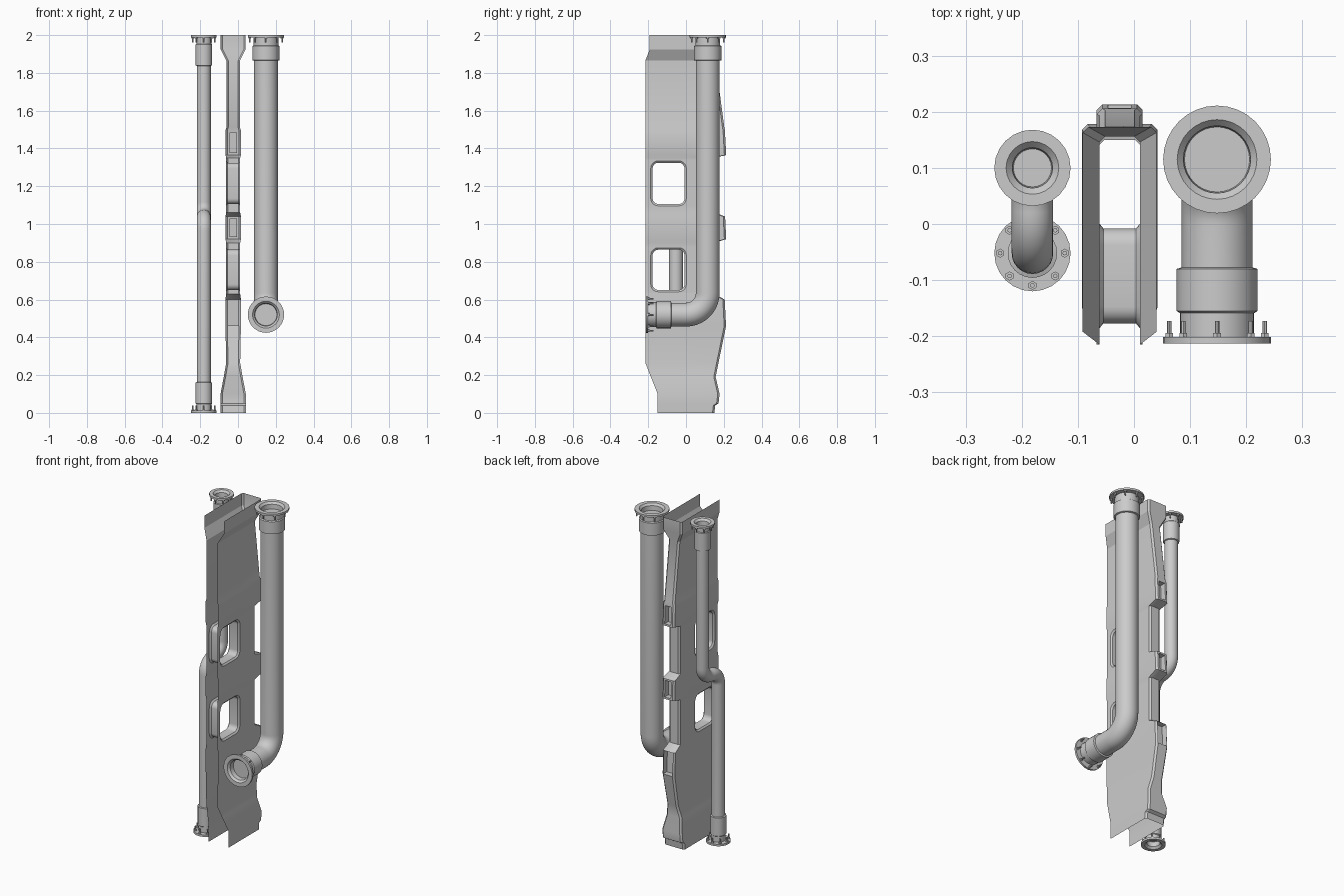
import bpy, bmesh
from math import pi, sin, cos, radians
from mathutils import Matrix, Vector

cube = bpy.data.objects.get("Cube")
if cube:
    bpy.data.objects.remove(cube, do_unlink=True)

grey = bpy.data.materials.new("plain_grey")
grey.use_nodes = True
tone = (0.6, 0.6, 0.6, 1)
grey.diffuse_color = tone
grey.node_tree.nodes["Principled BSDF"].inputs["Base Color"].default_value = tone


def finish(name, bm, smooth=None):
    bmesh.ops.recalc_face_normals(bm, faces=bm.faces)
    mesh = bpy.data.meshes.new(name)
    bm.to_mesh(mesh)
    bm.free()
    mesh.materials.append(grey)
    obj = bpy.data.objects.new(name, mesh)
    bpy.context.collection.objects.link(obj)
    if smooth:
        bpy.ops.object.select_all(action='DESELECT')
        obj.select_set(True)
        bpy.context.view_layer.objects.active = obj
        bpy.ops.object.shade_smooth_by_angle(angle=radians(smooth))
    return obj


def bridge(bm, a, b):
    n = len(a)
    for i in range(n):
        j = (i + 1) % n
        bm.faces.new((a[i], a[j], b[j], b[i]))


def arc(cy, cz, r, start, end, n=8):
    angles = [radians(start + (end - start) * i / n) for i in range(n + 1)]
    return [(cy + r * cos(a), cz + r * sin(a)) for a in angles]


# Pipe swept along a path in the y-z plane
def pipe(name, x, path, r, sides=24):
    bm = bmesh.new()
    pts = [Vector((x, y, z)) for y, z in path]
    side = Vector((1, 0, 0))
    rings = []
    for i, p in enumerate(pts):
        tangent = (pts[min(i + 1, len(pts) - 1)] - pts[max(i - 1, 0)]).normalized()
        up = tangent.cross(side)
        rings.append([bm.verts.new(p + r * (side * cos(a) + up * sin(a)))
                      for a in (2 * pi * k / sides for k in range(sides))])
    for a, b in zip(rings, rings[1:]):
        bridge(bm, a, b)
    finish(name, bm, 40)


# Flanged coupling: profile of (depth from the end face, radius), plus studs and nuts
def coupling(name, place, profile, bolt_r, sides=24):
    bm = bmesh.new()
    rings = [[bm.verts.new((r * cos(2 * pi * k / sides), r * sin(2 * pi * k / sides), -s))
              for k in range(sides)] for s, r in profile]
    bm.faces.new(rings[0])
    for a, b in zip(rings, rings[1:]):
        bridge(bm, a, b)
    for k in range(8):
        a = pi * k / 4
        for r, depth, n in ((0.008, 0.019, 6), (0.004, 0.04, 8)):
            spot = Matrix.Translation((bolt_r * cos(a), bolt_r * sin(a), -0.01 - (depth - 0.01) / 2))
            bmesh.ops.create_cone(bm, cap_ends=True, segments=n, radius1=r, radius2=r,
                                  depth=depth - 0.01, matrix=spot)
    bm.transform(place)
    finish(name, bm, 35)


def fitting(bore, rim, flange, neck, sleeve, body, s0, s1):
    return [(0.04, bore), (0.012, bore + 0.002), (0, rim), (0, flange), (0.012, flange),
            (0.012, neck), (s0 - 0.004, neck), (s0, sleeve), (s1, sleeve), (s1 + 0.003, body)]


big = fitting(0.058, 0.071, 0.096, 0.066, 0.072, 0.062, 0.058, 0.133)
small = fitting(0.034, 0.047, 0.068, 0.040, 0.044, 0.036, 0.05, 0.16)

# Large elbow pipe
BX, BY = 0.148, 0.115
pipe("large_pipe", BX, [(BY, 1.9)] + arc(0, 0.635, 0.115, 0, -90, 10) + [(-0.12, 0.52)], 0.063, 32)
coupling("large_top_coupling", Matrix.Translation((BX, BY, 2)), big, 0.085, 32)
coupling("large_front_coupling",
         Matrix.Translation((BX, -0.213, 0.52)) @ Matrix.Rotation(pi / 2, 4, 'X'), big, 0.085, 32)

# Small offset pipe
SX, R = -0.181, 0.076
pipe("small_pipe", SX, [(0.1, 1.9)] + arc(0.1 - R, 1.04 + R, R, 0, -90)
     + arc(-0.052 + R, 1.04 - R, R, 90, 180)[1:] + [(-0.052, 0.1)], 0.037)
coupling("small_top_coupling", Matrix.Translation((SX, 0.1, 2)), small, 0.0575)
coupling("small_bottom_coupling",
         Matrix.Translation((SX, -0.052, 0)) @ Matrix.Rotation(pi, 4, 'X'), small, 0.0575)

# Central channel: stations of (height, half width, front y, back y)
CX, CH, F = -0.0255, 0.01, -0.215
Y1, Y2 = -0.188, 0.003
stations = [
    (0, 0.067, -0.15, 0.15), (0.04, 0.067, -0.15, 0.155), (0.05, 0.067, -0.15, 0.172),
    (0.1, 0.067, -0.15, 0.178), (0.19, 0.05, -0.186, 0.157), (0.265, 0.037, F, 0.172),
    (0.46, 0.041, F, 0.212), (0.6, 0.041, F, 0.205), (0.63, 0.037, F, 0.15),
    (0.64, 0.037, F, 0.15), (0.875, 0.037, F, 0.15), (0.9, 0.037, F, 0.15),
    (0.92, 0.041, F, 0.213), (1.04, 0.041, F, 0.207), (1.06, 0.037, F, 0.15),
    (1.095, 0.037, F, 0.15), (1.335, 0.037, F, 0.15), (1.35, 0.037, F, 0.15),
    (1.365, 0.041, F, 0.213), (1.495, 0.041, F, 0.206), (1.51, 0.036, F, 0.203),
    (1.865, 0.036, F, 0.156), (1.925, 0.066, -0.192, 0.173), (2, 0.066, -0.192, 0.173)]
windows = (0.64, 1.095)
lugs = (0.46, 0.92, 1.365)

bm = bmesh.new()
rows = []
for z, w, f, b in stations:
    half = [(-w, f), (-w, max(Y1, f + 0.02)), (-w, Y2), (-w, b - CH), (CH - w, b)]
    line = half + [(-x, y) for x, y in reversed(half)]
    rows.append([bm.verts.new((CX + x, y, z)) for x, y in line])

slots = []
for i, (low, high) in enumerate(zip(rows, rows[1:])):
    z = stations[i][0]
    for j in range(len(low) - 1):
        if z in windows and j in (1, 7):
            continue
        face = bm.faces.new((low[j], low[j + 1], high[j + 1], high[j]))
        if z in lugs and j == 4:
            slots.append(face)

# Recessed slots in the back lugs
for face in slots:
    bmesh.ops.inset_individual(bm, faces=[face], thickness=0.015)
    bmesh.ops.inset_individual(bm, faces=[face], thickness=0.0001)
    bmesh.ops.translate(bm, verts=face.verts, vec=(0, -0.035, 0))


# Rounded window openings with a bevelled tunnel through the channel
def rounded_ring(x, z0, z1, inset, r, n=5):
    y0, y1, z0, z1 = Y1 + inset, Y2 - inset, z0 + inset, z1 - inset
    centres = [(y0 + r, z0 + r), (y1 - r, z0 + r), (y1 - r, z1 - r), (y0 + r, z1 - r)]
    return [[bm.verts.new((x, y, z)) for y, z in arc(cy, cz, r, 180 + 90 * k, 270 + 90 * k, n)]
            for k, (cy, cz) in enumerate(centres)]


for i, (z, w, f, b) in enumerate(stations):
    if z not in windows:
        continue
    low, high, top = rows[i], rows[i + 1], stations[i + 1][0]
    loops = []
    for side, a, b in ((-1, 1, 2), (1, 8, 7)):
        corners = (low[a], low[b], high[b], high[a])
        outer = rounded_ring(CX + side * w, z, top, 0.001, 0.04)
        inner = rounded_ring(CX + side * 0.029, z, top, 0.011, 0.03)
        for k in range(4):
            for p, q in zip(outer[k], outer[k][1:]):
                bm.faces.new((corners[k], p, q))
            n = (k + 1) % 4
            bm.faces.new((corners[k], outer[k][-1], outer[n][0], corners[n]))
        flat = [sum(ring, []) for ring in (outer, inner)]
        bridge(bm, *flat)
        loops.append(flat[1])
    bridge(bm, *loops)
finish("channel_frame", bm, 25)
